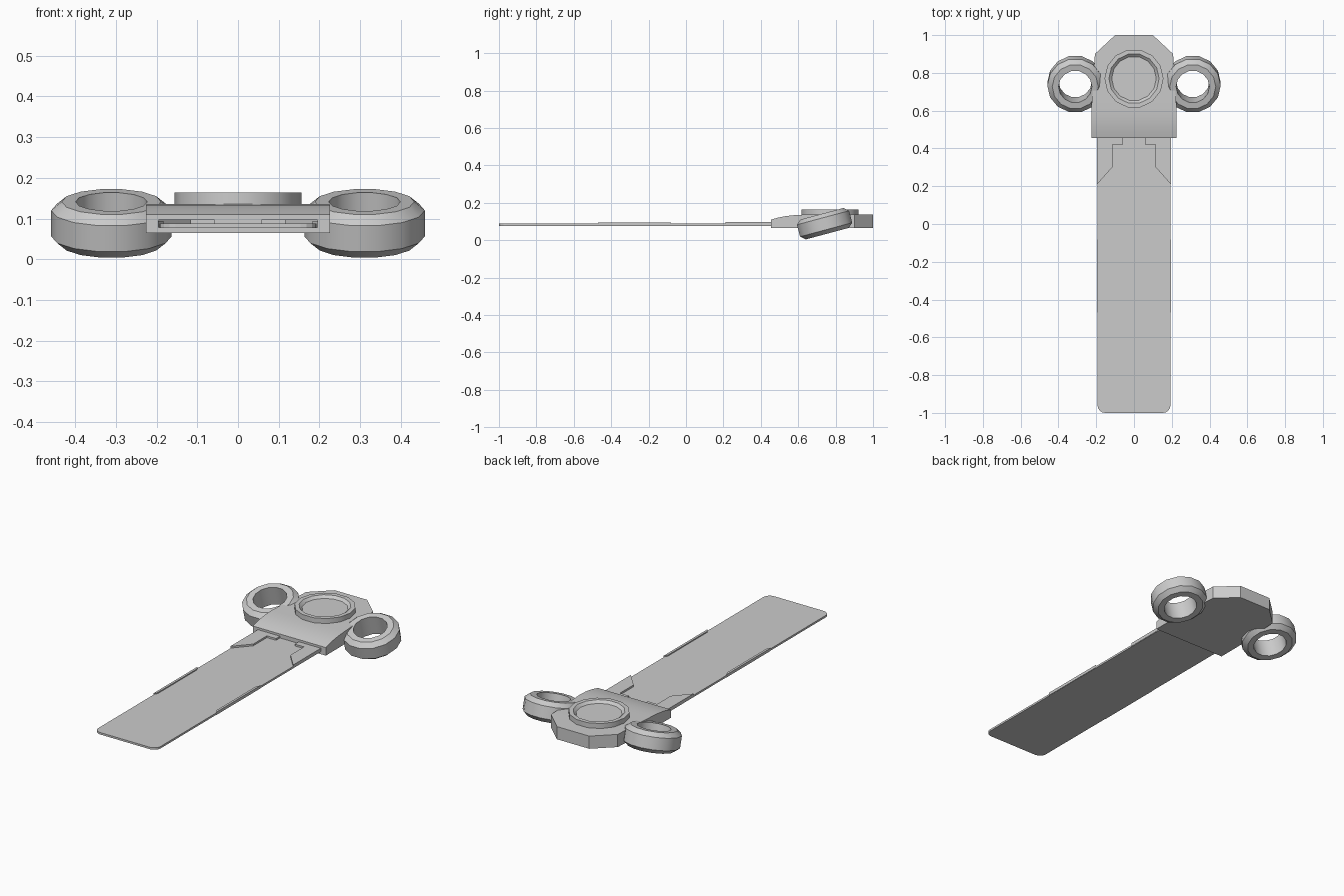
import bpy, bmesh, math
from mathutils import Matrix

if "Cube" in bpy.data.objects:
    bpy.data.objects.remove(bpy.data.objects["Cube"])


def finish(name, bm, smooth=False):
    bmesh.ops.recalc_face_normals(bm, faces=bm.faces)
    me = bpy.data.meshes.new(name)
    bm.to_mesh(me)
    bm.free()
    ob = bpy.data.objects.new(name, me)
    bpy.context.collection.objects.link(ob)
    if smooth:
        bpy.ops.object.select_all(action='DESELECT')
        ob.select_set(True)
        bpy.context.view_layer.objects.active = ob
        bpy.ops.object.shade_smooth_by_angle(angle=math.radians(32))
    return ob


def prism(name, outline, z0, z1):
    bm = bmesh.new()
    face = bm.faces.new([bm.verts.new((x, y, z0)) for x, y in outline])
    ext = bmesh.ops.extrude_face_region(bm, geom=[face], use_keep_orig=True)
    for v in ext['geom']:
        if isinstance(v, bmesh.types.BMVert):
            v.co.z = z1
    return finish(name, bm)


def lathe(name, profile, sides, matrix, closed):
    # profile is (radius, height); open profiles are capped at both ends
    bm = bmesh.new()
    rows = [[bm.verts.new((r * math.cos(2 * math.pi * i / sides),
                           r * math.sin(2 * math.pi * i / sides), z))
             for i in range(sides)] for r, z in profile]
    n = len(rows)
    for a in range(n if closed else n - 1):
        p, q = rows[a], rows[(a + 1) % n]
        for i in range(sides):
            j = (i + 1) % sides
            bm.faces.new((p[i], p[j], q[j], q[i]))
    if not closed:
        bm.faces.new(rows[0])
        bm.faces.new(rows[-1])
    bm.transform(matrix)
    return finish(name, bm, True)


# long flat strip with rounded free corners
W, R = 0.193, 0.04
outline = [(W, 0.5), (-W, 0.5)]
for cx, start in ((-W + R, 180), (W - R, 270)):
    for k in range(5):
        a = math.radians(start + 22.5 * k)
        outline.append((cx + R * math.cos(a), -1 + R + R * math.sin(a)))
prism("strip", outline, 0.077, 0.088)

# raised plates next to the head and thin edge rails, on both sides
plate = [(0.195, 0.21), (0.115, 0.30), (0.115, 0.42), (0.058, 0.42),
         (0.058, 0.50), (0.195, 0.50)]
rail = [(0.196, -0.47), (0.183, -0.45), (0.183, -0.10), (0.196, -0.08)]
for side, s in (("right", 1), ("left", -1)):
    prism("collar_plate_" + side, [(s * x, y) for x, y in plate], 0.079, 0.098)
    prism("edge_rail_" + side, [(s * x, y) for x, y in rail], 0.078, 0.094)

# head: lofted sections (y, half width, top height) with a curved front shoulder
sections = [(0.455, 0.226, 0.110), (0.49, 0.226, 0.120), (0.53, 0.226, 0.128),
            (0.57, 0.226, 0.133), (0.62, 0.225, 0.136), (0.90, 0.207, 0.136),
            (1.0, 0.10, 0.136)]
bm = bmesh.new()
rows = [[bm.verts.new(c) for c in ((-w, y, 0.065), (w, y, 0.065), (w, y, z), (-w, y, z))]
        for y, w, z in sections]
for p, q in zip(rows, rows[1:]):
    for i in range(4):
        j = (i + 1) % 4
        bm.faces.new((p[i], p[j], q[j], q[i]))
bm.faces.new(rows[0])
bm.faces.new(rows[-1])
finish("head", bm, True)

# round button with a shallow dish
lathe("button", [(0.156, 0.12), (0.156, 0.164), (0.133, 0.164), (0.118, 0.150)],
      14, Matrix.Translation((0, 0.77, 0)), False)

# tilted side rings with chamfered rims
ring = [(0.088, -0.055), (0.122, -0.055), (0.148, -0.033), (0.148, 0.033),
        (0.122, 0.055), (0.088, 0.055)]
for side, s in (("right", 1), ("left", -1)):
    m = Matrix.Translation((s * 0.311, 0.741, 0.088)) @ Matrix.Rotation(math.radians(15), 4, 'X')
    lathe("ring_" + side, ring, 14, m, True)
